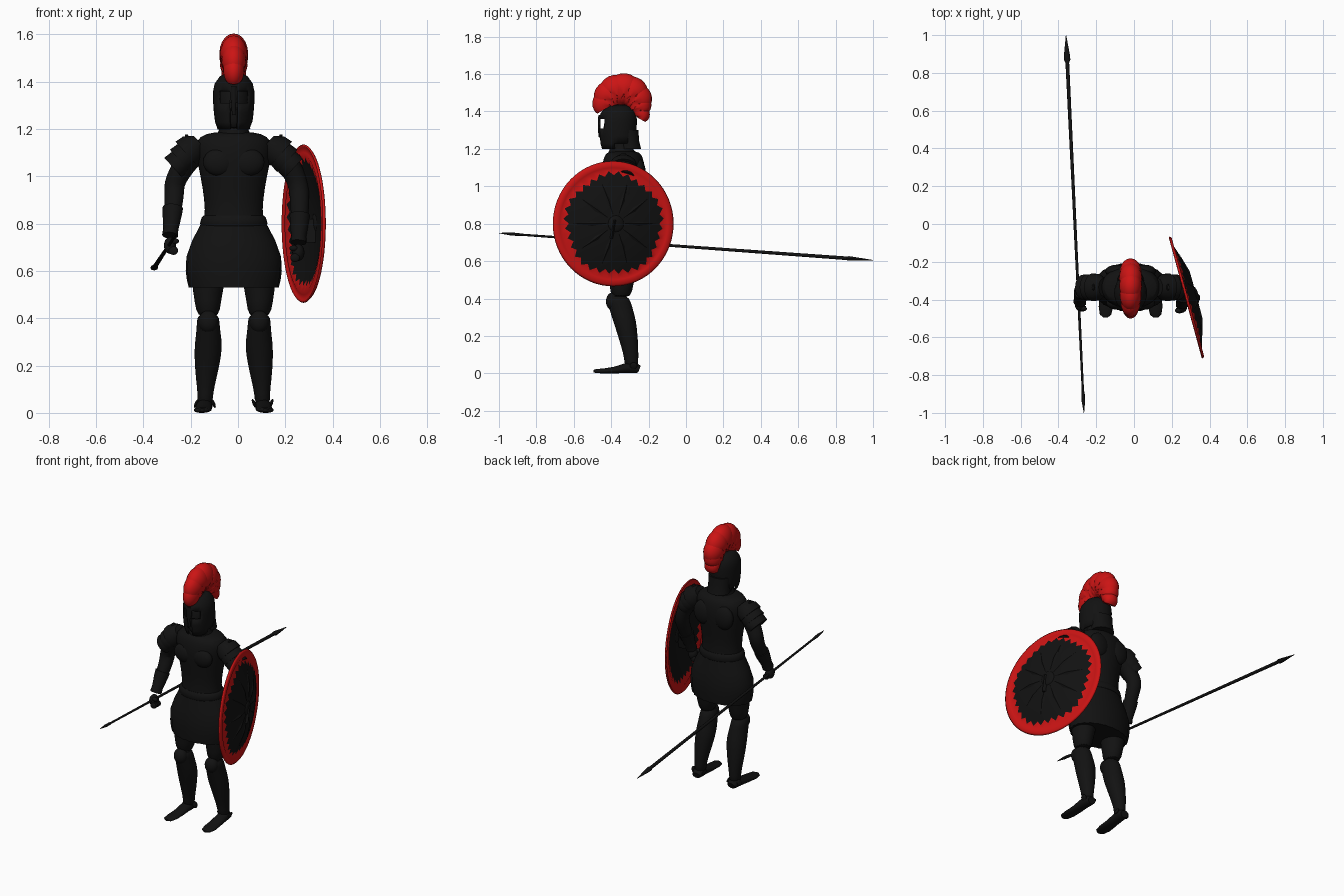
import bpy, bmesh, math
from mathutils import Vector, Matrix

if "Cube" in bpy.data.objects:
    bpy.data.objects.remove(bpy.data.objects["Cube"], do_unlink=True)

CX, CY = -0.018, -0.335   # middle of the body


def material(name, color):
    m = bpy.data.materials.new(name)
    m.use_nodes = True
    m.diffuse_color = color
    m.node_tree.nodes["Principled BSDF"].inputs["Base Color"].default_value = color
    return m


BLACK = material("dark_iron", (0.006, 0.006, 0.006, 1))
RED = material("bright_red", (0.6, 0.007, 0.007, 1))


def finish(name, bm, mats=(BLACK,), subsurf=0, thick=0, angle=50):
    bmesh.ops.recalc_face_normals(bm, faces=bm.faces)
    me = bpy.data.meshes.new(name)
    bm.to_mesh(me)
    bm.free()
    ob = bpy.data.objects.new(name, me)
    bpy.context.collection.objects.link(ob)
    for m in mats:
        me.materials.append(m)
    if thick:
        mod = ob.modifiers.new("thickness", 'SOLIDIFY')
        mod.thickness, mod.offset = thick, 0
    if subsurf:
        ob.modifiers.new("smooth", 'SUBSURF').levels = subsurf
        ob.modifiers["smooth"].render_levels = subsurf
    bpy.ops.object.select_all(action='DESELECT')
    ob.select_set(True)
    bpy.context.view_layer.objects.active = ob
    bpy.ops.object.shade_smooth_by_angle(angle=math.radians(angle))
    return ob


def loft(name, rings, follow=False, n=20, caps=True, ripple=0, skip=None, **kw):
    """Skin rings (x, y, z, rx, ry); follow turns each ring along the path."""
    bm = bmesh.new()
    pts = [Vector(r[:3]) for r in rings]
    loops = []
    for i, (p, r) in enumerate(zip(pts, rings)):
        t = pts[min(i + 1, len(pts) - 1)] - pts[max(i - 1, 0)]
        q = Vector((0, 0, 1)).rotation_difference(t.normalized()) if follow else None
        loop = []
        for k in range(n):
            a = 2 * math.pi * k / n
            w = 1 - ripple * (k % 2) * (i < 3)
            v = Vector((math.cos(a) * r[3] * w, math.sin(a) * r[4] * w, 0))
            loop.append(bm.verts.new(p + (q @ v if q else v)))
        loops.append(loop)
    for i in range(len(loops) - 1):
        for k in range(n):
            if skip and skip(i, k):
                continue
            j = (k + 1) % n
            bm.faces.new((loops[i][k], loops[i][j], loops[i + 1][j], loops[i + 1][k]))
    if caps:
        bm.faces.new(loops[0])
        bm.faces.new(loops[-1])
    return finish(name, bm, **kw)


def ball(name, loc, size, rot=(0, 0, 0)):
    bm = bmesh.new()
    bmesh.ops.create_uvsphere(bm, u_segments=16, v_segments=10, radius=1)
    ob = finish(name, bm)
    ob.location, ob.scale, ob.rotation_euler = loc, size, rot
    return ob


def column(name, rows, x=CX, **kw):
    """Upright loft from rows of z, half width, half depth, y shift."""
    return loft(name, [(x, CY + dy, z, rx, ry) for z, rx, ry, dy in rows], **kw)


# Torso, belt, skirt and neck
column("cuirass", [(0.74, .15, .11, 0), (0.82, .122, .095, 0), (0.9, .125, .095, 0), (1.0, .142, .11, 0),
                   (1.08, .16, .118, 0), (1.13, .165, .112, 0), (1.17, .15, .1, 0), (1.19, .08, .075, 0)], subsurf=1)
column("skirt", [(0.53, .19, .125, 0), (0.56, .198, .128, 0), (0.6, .203, .13, 0), (0.66, .2, .128, 0),
                 (0.73, .175, .115, 0), (0.8, .138, .1, 0), (0.84, .122, .092, 0)], n=48, ripple=.03)
column("belt", [(0.79, .137, .104, 0), (0.8, .143, .109, 0), (0.825, .136, .104, 0), (0.835, .126, .097, 0)], n=32)
column("neck", [(1.13, .1, .095, 0), (1.17, .075, .08, -.005), (1.2, .06, .062, -.01), (1.28, .058, .062, -.015)])
for s in (-1, 1):
    ball("chest_plate", (CX + s * .062, CY - .085, 1.06), (.068, .035, .058))
    ball("shoulder_blade", (CX + s * .07, CY + .085, 1.07), (.065, .035, .075))

# Head and helmet with an eye and mouth opening
HY = CY - .03
column("head", [(1.2, .03, .035, -.06), (1.23, .05, .06, -.045), (1.28, .064, .072, -.035),
                (1.35, .07, .078, -.03), (1.41, .04, .05, -.02)], subsurf=1)


def opening(i, k):
    eyes = 3 <= i <= 4 and k in (20, 21, 22, 25, 26, 27)
    mouth = i < 3 and k in (23, 24)
    neck_gap = i < 1 and (k <= 12 or k in range(14, 16) or k > 30)
    return eyes or mouth or neck_gap


loft("helmet", [(CX, HY, 1.2, .064, .082), (CX, HY, 1.23, .075, .09), (CX, HY, 1.27, .08, .094),
                (CX, HY, 1.31, .083, .097), (CX, HY, 1.335, .083, .098), (CX, HY, 1.36, .083, .098),
                (CX, HY + .003, 1.39, .077, .09), (CX, HY + .005, 1.42, .056, .068),
                (CX, HY + .005, 1.435, .025, .03)], n=32, skip=opening, caps=False, thick=.008)
loft("nose_guard", [(CX, HY - .095, 1.26, .008, .006), (CX, HY - .1, 1.3, .009, .006),
                    (CX, HY - .098, 1.38, .012, .006)], n=8)
column("neck_guard", [(1.2, .07, .06, .035), (1.24, .066, .055, .03), (1.3, .07, .06, .02)], n=24)

# Scalloped plume: rings swept over the top of the helmet
plume, STEPS, LOBES = [], 64, 8
for i in range(STEPS + 1):
    f = i / STEPS
    a = math.radians(172 - 198 * f)
    lobe = abs(math.sin(math.pi * LOBES * f))
    outer = .136 + .05 * max(0, math.sin(a)) + .014 * lobe
    inner = .03 if f < .8 else .03 + .3 * (f - .8)
    mid, ry = (outer + inner) / 2, (outer - inner) / 2
    rx = (.04 + .02 * math.sin(math.pi * f)) * (.94 + .08 * lobe)
    plume.append((CX, -.34 + mid * math.cos(a), 1.405 + mid * math.sin(a), rx, ry))
loft("helmet_plume", plume, follow=True, n=20, mats=(RED,), angle=35)

# Legs, greaves and feet, mirrored about the body's middle
for s in (-1, 1):
    def leg(name, rows, **kw):
        return loft(name, [(CX + s * x, y, z, rx, ry) for x, y, z, rx, ry in rows], **kw)
    leg("thigh", [(.108, -.348, .4, .047, .056), (.11, -.345, .47, .056, .062), (.108, -.34, .56, .072, .08),
                  (.1, -.335, .66, .08, .085)], subsurf=1)
    leg("greave", [(.122, -.292, .03, .034, .038), (.12, -.292, .08, .032, .037), (.117, -.3, .14, .043, .046),
                   (.112, -.313, .21, .054, .054), (.107, -.328, .28, .06, .062), (.107, -.343, .33, .053, .063),
                   (.108, -.358, .38, .048, .065), (.108, -.368, .42, .047, .055)], subsurf=1)
    ball("knee_guard", (CX + s * .108, -.392, .385), (.042, .036, .048))
    leg("foot", [(.122, -.25, .022, .026, .02), (.123, -.275, .032, .034, .03), (.126, -.32, .028, .034, .027),
                 (.128, -.38, .018, .036, .018), (.131, -.44, .013, .038, .013), (.133, -.48, .012, .03, .011),
                 (.133, -.495, .012, .012, .006)], follow=True)
    for k in (-1, 1):
        ball("ankle_wing", (CX + s * (.122 + k * .036), -.28, .04), (.007, .02, .02), (0, k * .4, 0))

# Arms, from wrist to shoulder
ARMS = {
    "right": [(-.287, -.41, .75), (-.278, -.37, .84), (-.268, -.33, .92), (-.272, -.315, .965),
              (-.25, -.325, 1.01), (-.215, -.33, 1.07), (-.165, -.335, 1.12)],
    "left": [(.255, -.42, .72), (.26, -.385, .81), (.262, -.345, .9), (.258, -.32, .955),
             (.24, -.325, 1.01), (.2, -.33, 1.07), (.13, -.335, 1.12)]}
RADII = [.024, .036, .042, .044, .046, .052, .058]
for side, path in ARMS.items():
    s = -1 if side == "right" else 1
    loft(side + "_arm", [(*p, r, r) for p, r in zip(path, RADII)], follow=True, n=16, subsurf=1)
    # Flared bracer and layered shoulder plates
    wrist, mid = Vector(path[0]), Vector(path[1])
    loft(side + "_bracer", [(*wrist.lerp(mid, t), r, r) for t, r in ((0, .034), (.3, .032), (1, .041), (1.3, .043))],
         follow=True, n=16)
    for k in range(3):
        top = Vector((CX + s * (.145 + .027 * k), CY, 1.145 - .03 * k))
        out = top + Vector((s * .055, 0, -.05))
        loft(side + "_shoulder_plate", [(*out, .069 - .005 * k, .074 - .004 * k), (*out.lerp(top, .5), .064 - .004 * k, .07),
                                        (*top, .036, .046)], follow=True, n=18)
    loft(side + "_shoulder_spike", [(CX + s * .18, CY, 1.12, .025, .05), (CX + s * .2, CY, 1.176, .006, .012)], n=8)
    # Closed fist with fingers
    hand = wrist + Vector((0, -.018, -.042))
    ball(side + "_hand", hand, (.026, .032, .036))
    for k in range(4):
        ball(side + "_finger", hand + Vector((-s * .014, -.026 + .015 * k, -.022)), (.02, .009, .018))
    ball(side + "_thumb", hand + Vector((-s * .02, -.02, .018)), (.018, .012, .012))

# Spear: tapered shaft with a blade at the rear and a spike at the front
front, rear = Vector((-.265, -1, .75)), Vector((-.36, 1, .605))


def along_spear(name, rows, n):
    loft(name, [(*front.lerp(rear, t), r, r2) for t, r, r2 in rows], follow=True, n=n)


along_spear("spear_shaft", [(.04, .006, .006), (.5, .008, .008), (.94, .01, .01)], 10)
along_spear("spear_blade", [(.925, .008, .008), (.935, .017, .012), (.95, .015, .01), (1, .001, .001)], 8)
along_spear("spear_butt", [(0, .001, .001), (.03, .009, .008), (.05, .009, .008), (.06, .006, .006)], 8)

# Round domed shield: red border around a jagged dark field
normal = Vector((.964, .264, 0)).normalized()
along = Vector((0, 0, 1)).cross(normal)
frame = Matrix((along, Vector((0, 0, 1)), normal)).transposed().to_4x4()
frame.translation = (.274, -.39, .8)
R, SEG = .332, 64


def dome(r):
    return .055 * (1 - (r / .3) ** 2) if r < .3 else 0


bm = bmesh.new()
prev = None
for i, r in enumerate([.03, .09, .15, .2, .25, .29, .3, R - .008, R]):
    ring = []
    for k in range(SEG):
        a = 2 * math.pi * k / SEG
        # the fourth step carries the uneven teeth of the border
        rr = r + (.024 * (k % 2) + .008 * math.sin(5 * a) if i == 4 else 0)
        z = dome(rr) + (.008 if i in (6, 7) else 0)
        ring.append(bm.verts.new((rr * math.cos(a), rr * math.sin(a), z)))
    if prev is None:
        bm.faces.new(ring)
    else:
        for k in range(SEG):
            j = (k + 1) % SEG
            f = bm.faces.new((prev[k], prev[j], ring[j], ring[k]))
            f.material_index = int(i > 4)
    prev = ring
finish("shield", bm, mats=(BLACK, RED), thick=.008).matrix_world = frame

# Raised rays and boss on the shield's outer side
bm = bmesh.new()
for k in range(10):
    turn = Matrix.Rotation(2 * math.pi * k / 10, 3, 'Z')
    pts = [(.05, 0, dome(.05) + .004), (.13, -.013, dome(.13) + .003), (.23, 0, dome(.23) + .006),
           (.13, .013, dome(.13) + .003), (.13, 0, dome(.13) + .012)]
    v = [bm.verts.new(turn @ Vector(p)) for p in pts]
    for j in range(4):
        bm.faces.new((v[j], v[(j + 1) % 4], v[4]))
finish("shield_rays", bm, angle=20).matrix_world = frame
boss = ball("shield_boss", (0, 0, 0), (1, 1, 1))
boss.matrix_world = frame @ Matrix.Translation((0, 0, .055)) @ Matrix.Diagonal((.045, .045, .014, 1))
# Arm strap inside the shield
loft("shield_strap", [(.3, -.4, .72, .05, .012), (.3, -.38, .82, .05, .012)], n=12)
